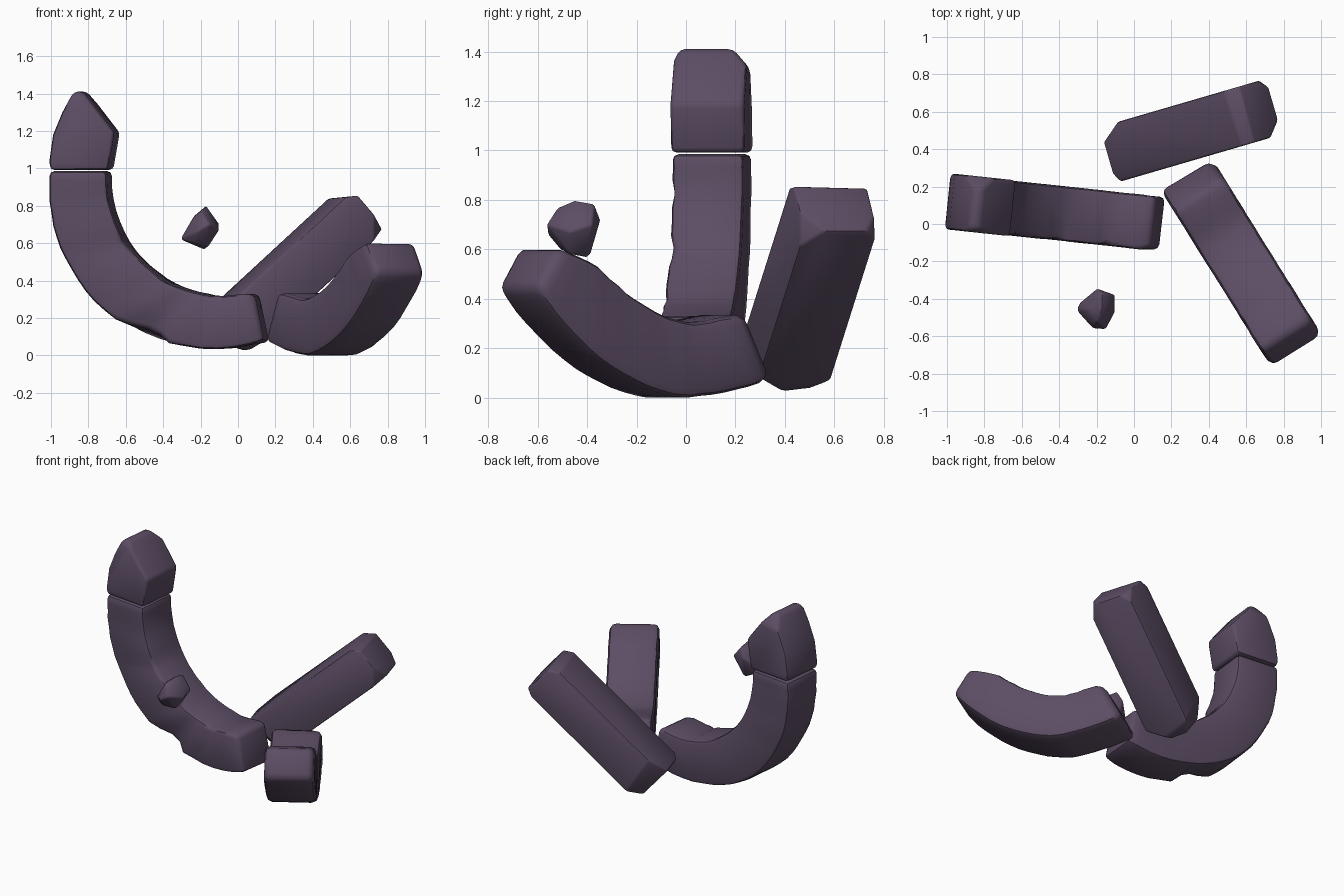
import bpy, bmesh, math, random
from mathutils import Vector as V

if "Cube" in bpy.data.objects:
    bpy.data.objects.remove(bpy.data.objects["Cube"])

random.seed(4)
stone = bpy.data.materials.new("dusky purple stone")
stone.diffuse_color = (0.108, 0.075, 0.128, 1)
stone.use_nodes = True
stone.node_tree.nodes["Principled BSDF"].inputs["Base Color"].default_value = stone.diffuse_color


def cut(bm, co, no):
    """Slice a convex corner off and cap it."""
    r = bmesh.ops.bisect_plane(bm, geom=bm.verts[:] + bm.edges[:] + bm.faces[:], dist=1e-5,
                               plane_co=V(co), plane_no=V(no).normalized(), clear_outer=True)
    edges = [e for e in r["geom_cut"] if isinstance(e, bmesh.types.BMEdge)]
    if edges:
        bmesh.ops.edgeloop_fill(bm, edges=edges)


def finish(bm, name, bevel):
    """Round the hard edges, smooth and colour the part."""
    bmesh.ops.remove_doubles(bm, verts=bm.verts[:], dist=0.002)
    bmesh.ops.recalc_face_normals(bm, faces=bm.faces[:])
    hard = [e for e in bm.edges if e.is_manifold and e.calc_face_angle(0) > math.radians(28)]
    bmesh.ops.bevel(bm, geom=hard, offset=bevel, offset_type='OFFSET', segments=2,
                    profile=0.5, affect='EDGES', clamp_overlap=True)
    me = bpy.data.meshes.new(name)
    bm.to_mesh(me)
    bm.free()
    me.materials.append(stone)
    me.shade_smooth()
    me.set_sharp_from_angle(angle=math.radians(42))
    ob = bpy.data.objects.new(name, me)
    bpy.context.collection.objects.link(ob)


def spline(pts, n):
    """Catmull-Rom curve through the stations."""
    p = [V(q) for q in pts]
    p = [2 * p[0] - p[1]] + p + [2 * p[-1] - p[-2]]
    out = []
    for i in range(1, len(p) - 2):
        a, b, c, d = p[i - 1:i + 3]
        for k in range(n):
            t = k / n
            out.append(0.5 * (2 * b + (c - a) * t + (2 * a - 5 * b + 4 * c - d) * t * t
                              + (3 * b - a - 3 * c + d) * t ** 3))
    return out + [p[-2]]


def arc(name, stations, origin, d, half, bevel, dents):
    """Curved bar: stations are (outer s, outer z, inner s, inner z)."""
    d = V(d).normalized()
    n = V((-d.y, d.x, 0))
    o = V(origin)
    bm = bmesh.new()
    rings = []
    for i, (so, zo, si, zi) in enumerate(spline(stations, 3)):
        mid = o + d * (so + si) / 2 + V((0, 0, (zo + zi) / 2))
        ring = []
        for k, (s, z, w) in enumerate(((so, zo, -half), (so, zo, half), (si, zi, half), (si, zi, -half))):
            p = o + d * s + V((0, 0, z)) + n * w
            amount = dents.get((i, k), random.uniform(0, 0.02))
            ring.append(bm.verts.new(p.lerp(mid, amount)))
        rings.append(ring)
    for a, b in zip(rings, rings[1:]):
        for k in range(4):
            bm.faces.new((a[k], a[(k + 1) % 4], b[(k + 1) % 4], b[k]))
    bm.faces.new(rings[0])
    bm.faces.new(rings[-1])
    finish(bm, name, bevel)


# Tall curved rib on the left
LEFT_O, LEFT_D = (0, 0.015, 0), (1, -0.107, 0)
arc("left_rib",
    [(-1, .985, -.69, .985), (-1, .82, -.68, .83), (-.965, .63, -.62, .66), (-.885, .46, -.54, .54),
     (-.76, .29, -.43, .44), (-.58, .15, -.3, .365), (-.36, .065, -.17, .33), (-.1, .032, -.06, .32),
     (.155, .07, .1, .335)],
    LEFT_O, LEFT_D, 0.147, 0.025,
    {(16, 0): .25, (17, 0): .22, (15, 0): .12, (7, 3): .1, (8, 3): .07, (13, 3): .06,
     (19, 3): .08, (24, 3): .1, (24, 0): .08, (24, 2): .06})

# Low curved rib at the front right
arc("right_rib",
    [(-.56, .075, -.43, .34), (-.4, .03, -.3, .322), (-.22, .004, -.18, .305), (-.08, .004, -.06, .33),
     (.1, .06, .09, .4), (.27, .15, .2, .48), (.44, .29, .3, .55), (.575, .44, .465, .61)],
    (.57, -.2, 0), (.53, -.85, 0), 0.162, 0.035,
    {(0, 1): .12, (0, 2): .1, (21, 0): .06, (21, 1): .06, (21, 2): .06})

# Pointed tip above the tall rib
d = V(LEFT_D).normalized()
n = V((-d.y, d.x, 0))
bm = bmesh.new()
profile = [(-.995, .992), (-1, 1.04), (-.98, 1.18), (-.93, 1.3), (-.87, 1.41), (-.82, 1.41),
           (-.65, 1.19), (-.685, .992)]
front, back = ([bm.verts.new(V(LEFT_O) + d * s + V((0, 0, z)) + n * w) for s, z in profile]
               for w in (-.15, .15))
bm.faces.new(front)
bm.faces.new(back)
for i in range(len(profile)):
    j = (i + 1) % len(profile)
    bm.faces.new((front[i], front[j], back[j], back[i]))
cut(bm, (-.85, .2, 1.4), (0, .7, .6))
cut(bm, (-.85, -.03, 1.4), (0, -.8, .4))
finish(bm, "rib_tip", 0.02)

# Leaning straight block at the back, with broken corners
a = V((.72, .21, .665)).normalized()
v = V((-.28, .96, 0)).normalized()
u = a.cross(v).normalized()
v = u.cross(a)
c = V((.31, .5, .44))
bm = bmesh.new()
bmesh.ops.create_cube(bm, size=2)
for p in bm.verts:
    x, y, z = p.co
    p.co = c + a * (x * .5) + v * (y * .155) + u * (z * .14 + .01)
for co, no in [((.55, .55, .845), (-.1, 0, 1)), ((-.1, .28, .2), (-.3, -.7, -.7)),
               ((-.12, .45, .15), (-.69, .72, -.3)), ((0, .5, .04), (.2, .2, -1)),
               ((.77, .56, .7), (.92, -.38, 0)), ((.7, .74, .7), (.5, .8, .1))]:
    cut(bm, co, no)
finish(bm, "leaning_block", 0.025)

# Small floating stone
bm = bmesh.new()
for p in [(-.2, -.52, .77), (-.17, -.45, .8), (-.17, -.37, .785), (-.2, -.345, .72), (-.1, -.38, .7),
          (-.1, -.47, .67), (-.15, -.565, .7), (-.22, -.56, .66), (-.31, -.46, .62), (-.29, -.42, .63),
          (-.18, -.39, .565), (-.16, -.47, .58), (-.23, -.51, .6), (-.24, -.46, .74)]:
    bm.verts.new(p)
r = bmesh.ops.convex_hull(bm, input=bm.verts[:])
loose = [p for p in bm.verts if not p.link_faces]
bmesh.ops.delete(bm, geom=loose, context='VERTS')
finish(bm, "floating_stone", 0.01)
